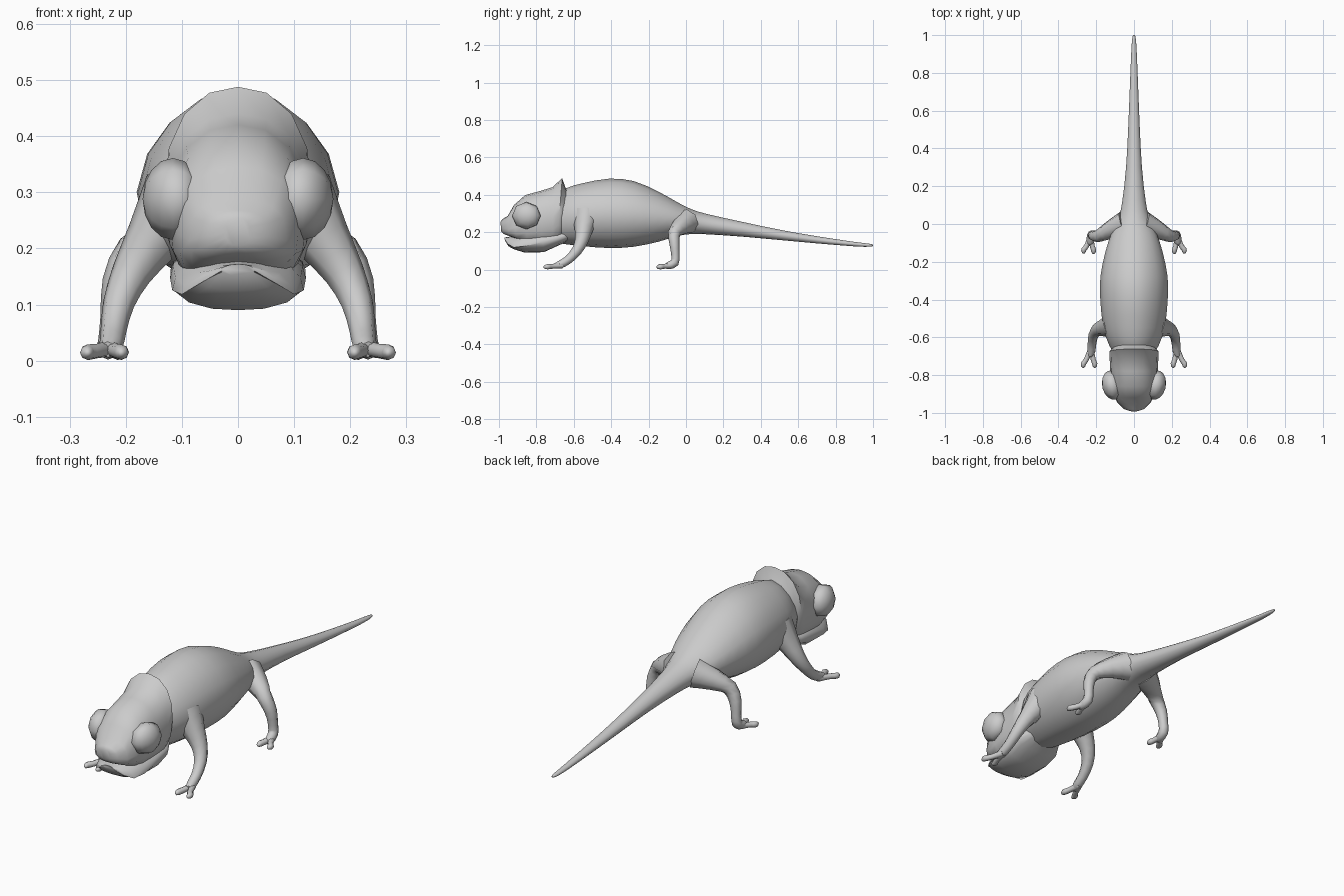
import bpy, bmesh, math
from mathutils import Vector

if "Cube" in bpy.data.objects:
    bpy.data.objects.remove(bpy.data.objects["Cube"])

skin = bpy.data.materials.new("grey_skin")
skin.diffuse_color = (0.6, 0.6, 0.6, 1)
skin.use_nodes = True
skin.node_tree.nodes["Principled BSDF"].inputs["Base Color"].default_value = skin.diffuse_color


def smooth_rows(rows, steps):
    """Catmull-Rom interpolation between rows of numbers."""
    out = []
    for i in range(len(rows) - 1):
        a, b, c, d = (rows[max(i - 1, 0)], rows[i], rows[i + 1],
                      rows[min(i + 2, len(rows) - 1)])
        for s in range(steps):
            t = s / steps
            out.append([0.5 * (2 * q + (r - p) * t + (2 * p - 5 * q + 4 * r - w) * t * t
                               + (3 * q - p - 3 * r + w) * t ** 3)
                        for p, q, r, w in zip(a, b, c, d)])
    return out + [list(rows[-1])]


def skin_rings(bm, rings):
    """Bridge rings of points and close both ends."""
    loops = [[bm.verts.new(p) for p in ring] for ring in rings]
    n = len(loops[0])
    for a, b in zip(loops, loops[1:]):
        for i in range(n):
            j = (i + 1) % n
            bm.faces.new((a[i], a[j], b[j], b[i]))
    bm.faces.new(loops[0])
    bm.faces.new(loops[-1])


def finish(name, bm, angle=50, mirror=False):
    bmesh.ops.recalc_face_normals(bm, faces=bm.faces[:])
    mesh = bpy.data.meshes.new(name)
    bm.to_mesh(mesh)
    bm.free()
    mesh.materials.append(skin)
    ob = bpy.data.objects.new(name, mesh)
    bpy.context.collection.objects.link(ob)
    bpy.ops.object.select_all(action='DESELECT')
    ob.select_set(True)
    bpy.context.view_layer.objects.active = ob
    bpy.ops.object.shade_smooth_by_angle(angle=math.radians(angle))
    if mirror:
        ob.modifiers.new("mirror", 'MIRROR').use_mirror_merge = False
    return ob


def oval(row, top_n, low_n, sides=16, droop=0):
    """Upright superellipse: row = top y, top z, bottom y, bottom z, half width.
    droop 1 bends the lower half down at the sides, droop 2 the upper half."""
    yt, zt, yb, zb, hw = row
    pts = []
    for i in range(sides):
        a = 2 * math.pi * i / sides
        c, s = math.cos(a), math.sin(a)
        n = top_n if s > 0 else low_n
        k = (abs(c) ** n + abs(s) ** n) ** (-1 / n)
        x, h = hw * c * k, (s * k + 1) / 2
        y, z = yb + (yt - yb) * h, zb + (zt - zb) * h
        if (droop == 1 and s < 0.01) or (droop == 2 and s > -0.01):
            z -= 2.6 * x * x * min(1, max(0, (-0.82 - y) / 0.08))
        pts.append((x, y, z))
    return pts


def loft(name, rows, top_n, low_n, steps=1, droop=0, angle=50):
    bm = bmesh.new()
    skin_rings(bm, [oval(r, top_n, low_n, droop=droop) for r in smooth_rows(rows, steps)])
    return finish(name, bm, angle)


def tube(bm, rows, steps=2, sides=8):
    """Round limb along points of x, y, z, radius."""
    rows = smooth_rows(rows, steps)
    rings = []
    for i, r in enumerate(rows):
        t = (Vector(rows[min(i + 1, len(rows) - 1)][:3]) - Vector(rows[max(i - 1, 0)][:3])).normalized()
        u = Vector((1, 0, 0))
        u = (u - u.dot(t) * t).normalized()
        v = t.cross(u)
        rings.append([Vector(r[:3]) + r[3] * (u * math.cos(a) + v * math.sin(a))
                      for a in (2 * math.pi * k / sides for k in range(sides))])
    skin_rings(bm, rings)


# Body and tail: y, top z, bottom z, half width
trunk = [(-0.72, 0.38, 0.15, 0.09), (-0.64, 0.435, 0.135, 0.132), (-0.55, 0.462, 0.125, 0.162),
         (-0.41, 0.486, 0.115, 0.178), (-0.28, 0.473, 0.122, 0.178), (-0.15, 0.418, 0.148, 0.152),
         (-0.05, 0.362, 0.178, 0.12), (0.03, 0.322, 0.19, 0.082), (0.12, 0.295, 0.188, 0.062),
         (0.3, 0.255, 0.176, 0.042), (0.5, 0.213, 0.158, 0.031), (0.7, 0.178, 0.14, 0.023),
         (0.9, 0.148, 0.124, 0.015), (0.98, 0.138, 0.122, 0.01), (1.0, 0.133, 0.126, 0.004)]
loft("body_and_tail", [(y, t, y, b, w) for y, t, b, w in trunk], 1.75, 2.0, steps=2)

# Head with raised crest at the back
loft("head", [(-0.992, 0.255, -0.988, 0.205, 0.022), (-0.983, 0.268, -0.975, 0.19, 0.055),
              (-0.952, 0.288, -0.945, 0.18, 0.086), (-0.92, 0.345, -0.905, 0.165, 0.107),
              (-0.86, 0.398, -0.85, 0.13, 0.12), (-0.78, 0.42, -0.77, 0.115, 0.126),
              (-0.715, 0.44, -0.71, 0.12, 0.129), (-0.662, 0.488, -0.69, 0.13, 0.131),
              (-0.645, 0.44, -0.675, 0.14, 0.116), (-0.62, 0.4, -0.62, 0.17, 0.08)],
     2.2, 2.6, droop=1)

# Lower jaw, set back under the upper lip
loft("lower_jaw", [(-0.972, 0.172, -0.966, 0.152, 0.03), (-0.956, 0.173, -0.95, 0.125, 0.07),
                   (-0.92, 0.18, -0.92, 0.108, 0.1), (-0.87, 0.2, -0.86, 0.09, 0.117),
                   (-0.77, 0.2, -0.76, 0.093, 0.121), (-0.7, 0.2, -0.69, 0.125, 0.12),
                   (-0.62, 0.22, -0.62, 0.155, 0.08)], 2.4, 2.4, droop=2)

# Bulging eyes, poles pointing sideways
bm = bmesh.new()
bmesh.ops.create_uvsphere(bm, u_segments=8, v_segments=8, radius=1)
for v in bm.verts:
    x, y, z = v.co
    v.co = (0.116 + 0.054 * z, -0.853 + 0.077 * x + 0.012 * z, 0.288 + 0.073 * y)
finish("eye", bm, 60, mirror=True)

# Legs: limb path, then two toes that fork from the foot
legs = {
    "front_leg": ([(0.10, -0.535, 0.29, 0.075), (0.152, -0.547, 0.215, 0.05), (0.19, -0.558, 0.155, 0.036),
                   (0.213, -0.585, 0.1, 0.028), (0.222, -0.63, 0.052, 0.023), (0.226, -0.675, 0.026, 0.021),
                   (0.232, -0.70, 0.02, 0.014)], (0.228, -0.66), [(0.268, -0.755), (0.208, -0.755)]),
    "back_leg": ([(0.05, 0.0, 0.255, 0.07), (0.125, -0.03, 0.23, 0.048), (0.185, -0.063, 0.195, 0.034),
                  (0.215, -0.062, 0.14, 0.027), (0.223, -0.057, 0.08, 0.022), (0.226, -0.06, 0.037, 0.023),
                  (0.232, -0.095, 0.021, 0.02), (0.235, -0.11, 0.018, 0.012)],
                 (0.23, -0.07), [(0.266, -0.15), (0.214, -0.152)]),
}
for name, (path, heel, toes) in legs.items():
    bm = bmesh.new()
    tube(bm, path)
    for tx, ty in toes:
        hx, hy = heel
        mx, my = hx + (tx - hx) * 0.6, hy + (ty - hy) * 0.6
        tube(bm, [(hx, hy, 0.022, 0.015), (mx, my, 0.017, 0.013),
                  (tx, ty + 0.015, 0.015, 0.014), (tx, ty, 0.014, 0.01), (tx, ty - 0.007, 0.014, 0.003)])
    finish(name, bm, 60, mirror=True)
